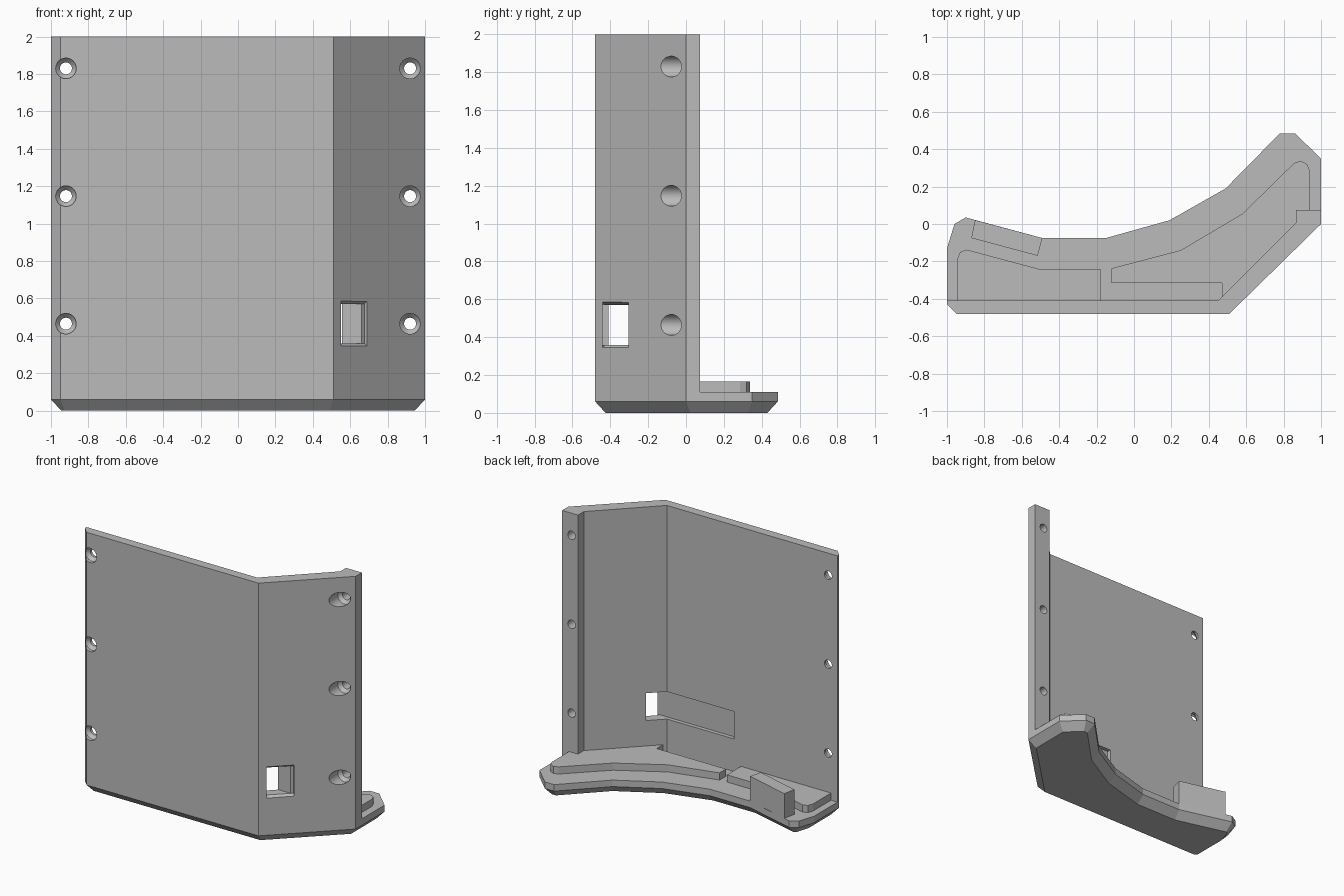
import bpy, bmesh, math
from mathutils import Vector

old = bpy.data.objects.get("Cube")
if old:
    bpy.data.objects.remove(old, do_unlink=True)

grey = bpy.data.materials.new("light grey plastic")
grey.use_nodes = True
colour = (0.5, 0.5, 0.5, 1)
grey.diffuse_color = colour
grey.node_tree.nodes["Principled BSDF"].inputs["Base Color"].default_value = colour


def finish(name, bm):
    bmesh.ops.recalc_face_normals(bm, faces=bm.faces[:])
    mesh = bpy.data.meshes.new(name)
    bm.to_mesh(mesh)
    bm.free()
    mesh.materials.append(grey)
    ob = bpy.data.objects.new(name, mesh)
    bpy.context.scene.collection.objects.link(ob)
    return ob


def prism(name, outline, z0, z1, chamfer=0):
    """Extrude a plan outline; optionally slope the underside inwards to z = 0."""
    bm = bmesh.new()
    low = [bm.verts.new((x, y, z0)) for x, y in outline]
    high = [bm.verts.new((x, y, z1)) for x, y in outline]
    bottom = bm.faces.new(low[::-1])
    bm.faces.new(high)
    for i in range(len(low)):
        j = (i + 1) % len(low)
        bm.faces.new((low[i], low[j], high[j], high[i]))
    bmesh.ops.recalc_face_normals(bm, faces=bm.faces[:])
    if chamfer:
        bmesh.ops.inset_region(bm, faces=[bottom], thickness=chamfer, use_even_offset=True)
        for v in bottom.verts:
            v.co.z = 0
    return finish(name, bm)


def lathe_y(name, x, z, profile, sides=32):
    """Solid turned about a line along y, from (y, radius) pairs."""
    bm = bmesh.new()
    rings = []
    for y, r in profile:
        angles = [2 * math.pi * i / sides for i in range(sides)]
        rings.append([bm.verts.new((x + r * math.cos(a), y, z + r * math.sin(a))) for a in angles])
    for a, b in zip(rings, rings[1:]):
        for i in range(sides):
            j = (i + 1) % sides
            bm.faces.new((a[i], a[j], b[j], b[i]))
    bm.faces.new(rings[0])
    bm.faces.new(rings[-1])
    return finish(name, bm)


def cut(target, cutter):
    cutter.hide_render = True
    mod = target.modifiers.new("cut", 'BOOLEAN')
    mod.operation, mod.solver, mod.object = 'DIFFERENCE', 'EXACT', cutter
    bpy.context.view_layer.objects.active = target
    bpy.ops.object.modifier_apply(modifier=mod.name)
    bpy.data.objects.remove(cutter, do_unlink=True)


# Foot plate with sloped underside
prism("base_plate", [(-1, -.43), (-.95, -.48), (.51, -.48), (1, 0), (1, .35), (.86, .485),
                     (.78, .485), (.49, .19), (.19, .02), (-.15, -.075), (-.49, -.075),
                     (-.90, .035), (-.96, 0), (-1, -.13)], .06, .11, chamfer=.055)

# Raised pads and locating block on the foot
prism("left_raised_pad", [(-.12, -.315), (.47, -.315), (.47, -.39), (.865, .005), (.865, .075),
                          (.94, .075), (.94, .285), (.925, .32), (.89, .338), (.855, .325),
                          (.58, .055), (.25, -.14), (-.12, -.237)], .11, .165)
prism("right_raised_pad", [(-.945, -.41), (-.18, -.41), (-.18, -.24), (-.51, -.24),
                           (-.895, -.137), (-.93, -.15), (-.945, -.19)], .11, .165)
prism("locating_block", [(-.87, -.075), (-.515, -.17), (-.49, -.075), (-.85, .021)], .11, .3)

# Folded upright wall with side flange
wall = prism("upright_wall", [(-1, -.43), (-.95, -.48), (.51, -.48), (1, 0), (1, .075),
                              (.865, .075), (.865, .005), (.45, -.41), (-1, -.41)], .11, 2)

# Window and the pocket running behind the front wall
cut(wall, prism("window_cutter", [(-.12, -.44), (.8, -.44), (.8, -.305), (-.12, -.305)], .36, .57))

# Flared mouth of the window
bm = bmesh.new()
for x, y in ((.55, -.44), (.69, -.305)):
    for side in (-1, 1):
        p = Vector((x, y, 0)) + Vector((.014, -.014, 0)) * side
        for up in (-1, 1):
            bm.verts.new((p.x, p.y, .465 + up * (.12 + .015 * side)))
bmesh.ops.convex_hull(bm, input=bm.verts[:])
cut(wall, finish("mouth_cutter", bm))

# Countersunk screw holes down both edges
for z in (.465, 1.147, 1.83):
    for x, seat in ((-.92, -.455), (.92, -.025)):
        cut(wall, lathe_y("hole_cutter", x, z,
                          [(-.7, .055), (seat, .055), (seat + .025, .032), (.3, .032)]))

bpy.ops.object.select_all(action='DESELECT')
wall.select_set(True)
bpy.context.view_layer.objects.active = wall
bpy.ops.object.shade_smooth_by_angle(angle=math.radians(25))
